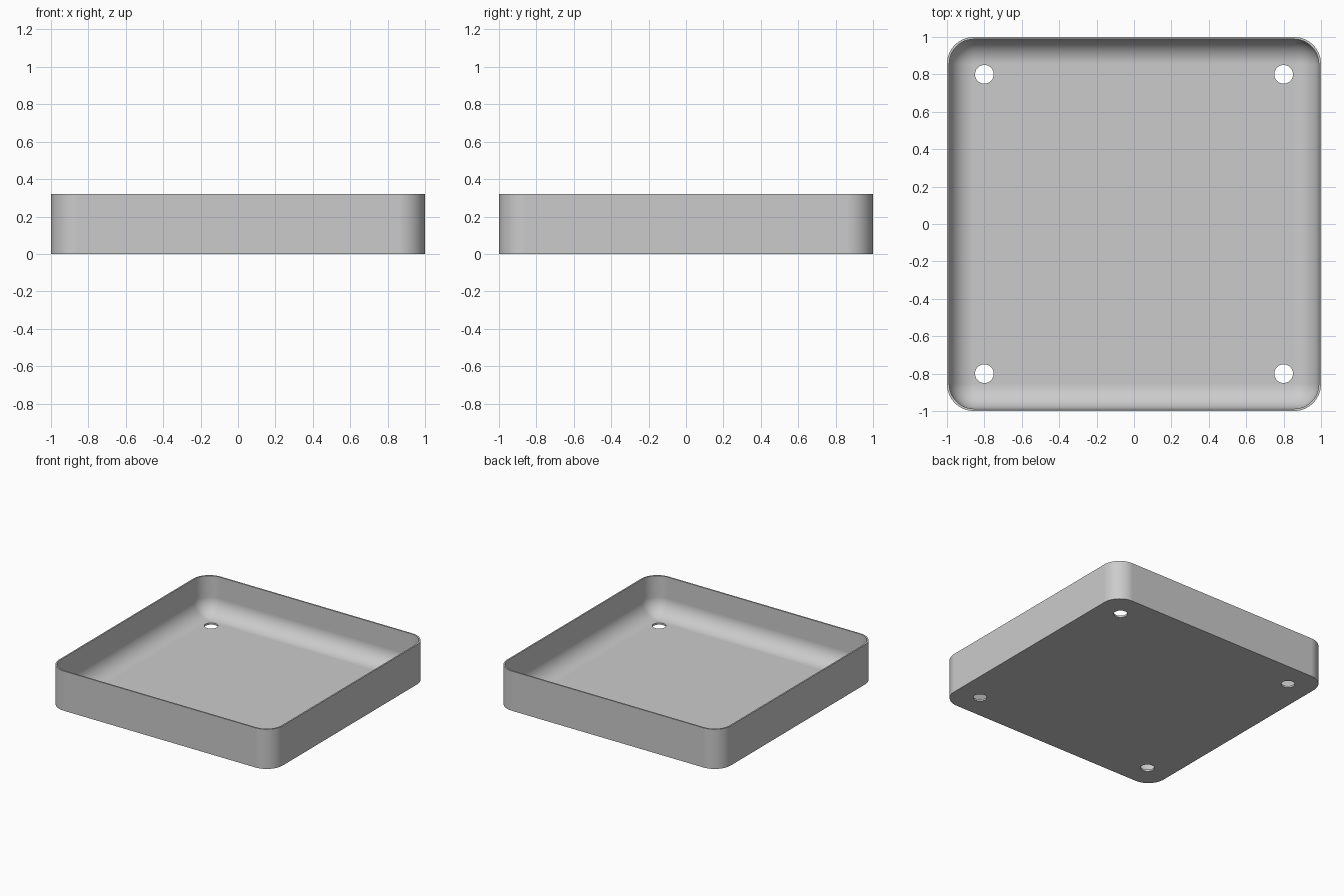
import bpy
import bmesh
from math import cos, sin, pi, radians

if "Cube" in bpy.data.objects:
    bpy.data.objects.remove(bpy.data.objects["Cube"], do_unlink=True)

HEIGHT = 0.32
FLOOR = 0.014          # floor thickness
CENTRE = 0.855         # corner arc centre
OUTER = 1 - CENTRE     # outer corner radius
INNER = OUTER - 0.012  # inner corner radius, also the floor fillet radius
STEPS = 16             # segments per quarter turn
HOLE_POS, HOLE_RADIUS = 0.8, 0.05

grey = bpy.data.materials.new("plain grey")
grey.use_nodes = True
colour = (0.6, 0.6, 0.6, 1)
grey.diffuse_color = colour
grey.node_tree.nodes["Principled BSDF"].inputs["Base Color"].default_value = colour


def make_object(name, bm):
    mesh = bpy.data.meshes.new(name)
    bm.to_mesh(mesh)
    bm.free()
    mesh.materials.append(grey)
    obj = bpy.data.objects.new(name, mesh)
    bpy.context.collection.objects.link(obj)
    return obj


def rounded_ring(bm, radius, z):
    """Loop of vertices round a square with rounded corners."""
    ring = []
    for corner, (sx, sy) in enumerate([(1, 1), (-1, 1), (-1, -1), (1, -1)]):
        for i in range(STEPS + 1):
            a = (corner + i / STEPS) * pi / 2
            ring.append(bm.verts.new((sx * CENTRE + radius * cos(a),
                                      sy * CENTRE + radius * sin(a), z)))
    return ring


# Tray section: outer wall, rim, inner wall, then the fillet down to the floor
section = [(OUTER, 0), (OUTER, HEIGHT), (INNER, HEIGHT)]
for i in range(STEPS):
    a = i / STEPS * pi / 2
    section.append((INNER * cos(a), FLOOR + INNER * (1 - sin(a))))

bm = bmesh.new()
rings = [rounded_ring(bm, r, z) for r, z in section]
for low, high in zip(rings, rings[1:]):
    for i in range(len(low)):
        j = (i + 1) % len(low)
        bm.faces.new((low[i], low[j], high[j], high[i]))
bm.faces.new(rings[0][::-1])

# Flat floor: the last ring shrinks to four corners
floor = [bm.verts.new((sx * CENTRE, sy * CENTRE, FLOOR))
         for sx, sy in [(1, 1), (-1, 1), (-1, -1), (1, -1)]]
bm.faces.new(floor)
last = rings[-1]
for i in range(len(last)):
    j = (i + 1) % len(last)
    a, b = floor[i // (STEPS + 1)], floor[j // (STEPS + 1)]
    bm.faces.new((last[i], last[j], a) if a is b else (last[i], last[j], b, a))
bmesh.ops.recalc_face_normals(bm, faces=bm.faces)
tray = make_object("tray", bm)

# Four mounting holes through the floor
bm = bmesh.new()
for sx in (-1, 1):
    for sy in (-1, 1):
        made = bmesh.ops.create_cone(bm, cap_ends=True, segments=48, depth=0.1,
                                     radius1=HOLE_RADIUS, radius2=HOLE_RADIUS)
        bmesh.ops.translate(bm, verts=made["verts"],
                            vec=(sx * HOLE_POS, sy * HOLE_POS, 0))
cutter = make_object("hole_cutter", bm)
cutter.hide_render = True

bpy.ops.object.select_all(action="DESELECT")
bpy.context.view_layer.objects.active = tray
tray.select_set(True)
cut = tray.modifiers.new("holes", "BOOLEAN")
cut.operation = "DIFFERENCE"
cut.solver = "EXACT"
cut.object = cutter
bpy.ops.object.modifier_apply(modifier=cut.name)
bpy.data.objects.remove(cutter, do_unlink=True)

# Smooth curves, flat floor and walls
bpy.ops.object.shade_smooth_by_angle(angle=radians(30))
normals = tray.modifiers.new("flat_normals", "WEIGHTED_NORMAL")
normals.keep_sharp = True
